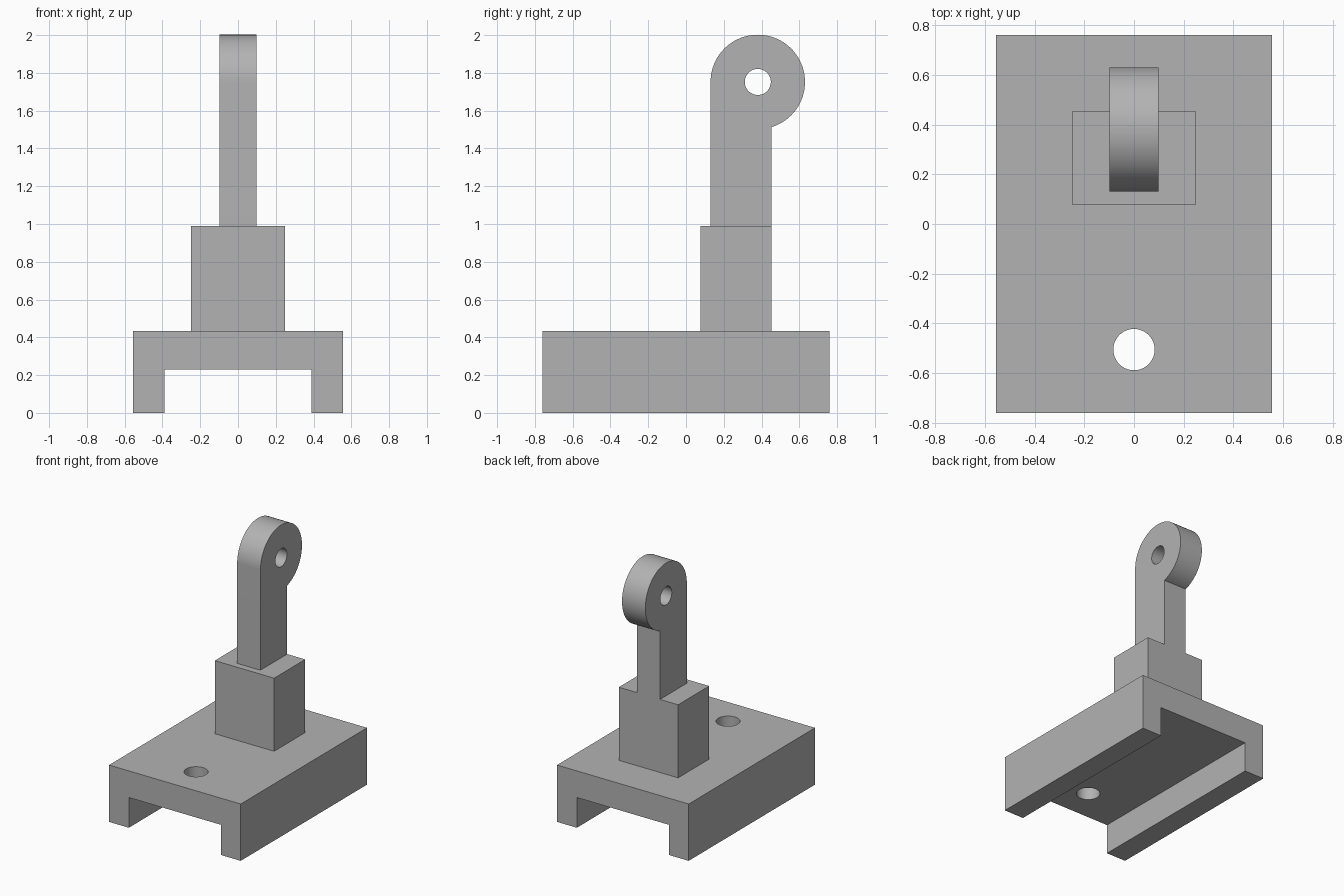
import bpy
import bmesh
from math import sin, cos, pi, asin
from mathutils import Matrix, Vector

cube = bpy.data.objects.get("Cube")
if cube:
    bpy.data.objects.remove(cube, do_unlink=True)

grey = bpy.data.materials.new("plain grey")
grey.use_nodes = True
colour = (0.45, 0.45, 0.45, 1)
grey.diffuse_color = colour
grey.node_tree.nodes["Principled BSDF"].inputs["Base Color"].default_value = colour


def add_object(name, bm):
    bmesh.ops.recalc_face_normals(bm, faces=bm.faces)
    mesh = bpy.data.meshes.new(name)
    bm.to_mesh(mesh)
    bm.free()
    mesh.materials.append(grey)
    obj = bpy.data.objects.new(name, mesh)
    bpy.context.collection.objects.link(obj)
    return obj


def extrude_profile(name, points, direction):
    """Extrude a closed outline symmetrically about its own plane."""
    half = Vector(direction)
    bm = bmesh.new()
    face = bm.faces.new([bm.verts.new(Vector(p) - half) for p in points])
    result = bmesh.ops.extrude_face_region(bm, geom=[face])
    verts = [v for v in result["geom"] if isinstance(v, bmesh.types.BMVert)]
    bmesh.ops.translate(bm, verts=verts, vec=half * 2)
    return add_object(name, bm)


def drill(target, centre, radius, axis):
    """Cut a round hole through the target along the given axis."""
    bm = bmesh.new()
    turn = Matrix.Rotation(pi / 2, 4, "Y") if axis == "X" else Matrix()
    bmesh.ops.create_cone(bm, cap_ends=True, segments=64, radius1=radius,
                          radius2=radius, depth=1,
                          matrix=Matrix.Translation(centre) @ turn)
    cutter = add_object("hole_cutter", bm)
    cutter.hide_render = True
    mod = target.modifiers.new("hole", "BOOLEAN")
    mod.operation, mod.solver, mod.object = "DIFFERENCE", "EXACT", cutter
    bpy.context.view_layer.objects.active = target
    bpy.ops.object.modifier_apply(modifier=mod.name)
    bpy.data.objects.remove(cutter, do_unlink=True)


def smooth(obj):
    bpy.ops.object.select_all(action="DESELECT")
    obj.select_set(True)
    bpy.context.view_layer.objects.active = obj
    bpy.ops.object.shade_smooth_by_angle(angle=pi / 6)


# Base: a channel section running front to back, with a hole near the front
side = [(0.555, 0.433), (0.555, 0), (0.388, 0), (0.388, 0.23)]
outline = side + [(-x, z) for x, z in reversed(side)]
base = extrude_profile("base_channel", [(x, 0, z) for x, z in outline], (0, 0.76, 0))
drill(base, (0, -0.505, 0.4), 0.083, "Z")
smooth(base)

# Block standing on the base
back, block_top = 0.452, 0.99
block = [(-0.25, 0.078), (0.25, 0.078), (0.25, back), (-0.25, back)]
mid = (0.433 + block_top) / 2
extrude_profile("post_block", [(x, y, mid) for x, y in block],
                (0, 0, block_top - mid))

# Arm: straight shank running into a round eye that overhangs at the back
eye_y, eye_z, eye_r = 0.38, 1.752, 0.25
start = -pi / 2 + asin((back - eye_y) / eye_r)
steps = 72
arc = [start + (pi - start) * i / steps for i in range(steps + 1)]
arm_points = [(0, eye_y - eye_r, block_top), (0, back, block_top)]
arm_points += [(0, eye_y + eye_r * cos(a), eye_z + eye_r * sin(a)) for a in arc]
arm = extrude_profile("eye_arm", arm_points, (0.098, 0, 0))
drill(arm, (0, eye_y, eye_z), 0.069, "X")
smooth(arm)
